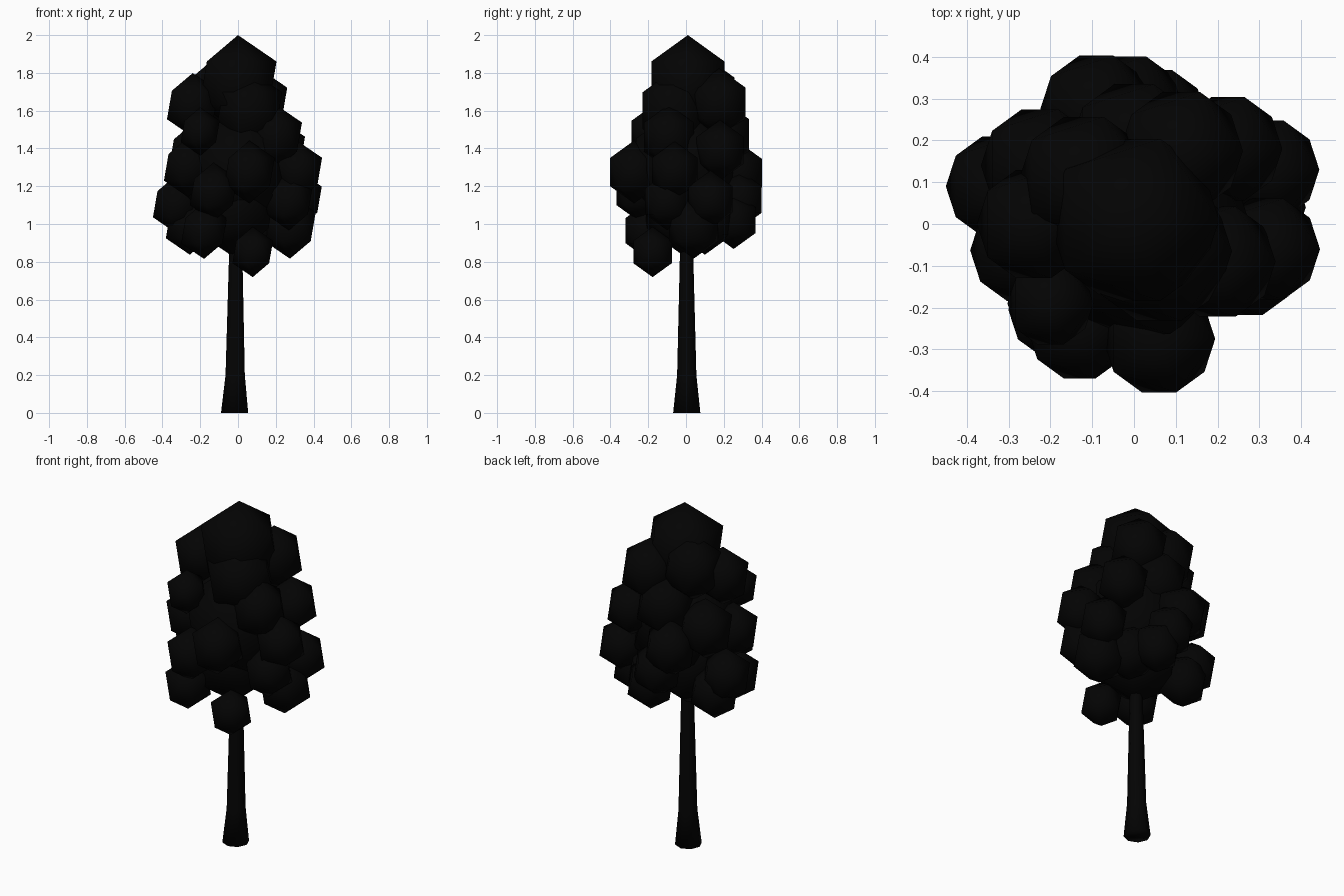
import bpy, bmesh, math
from mathutils import Matrix

dark = bpy.data.materials.new("dark")
dark.diffuse_color = (0.001, 0.001, 0.001, 1)


def finish(bm, name):
    for f in bm.faces:
        f.smooth = True
    me = bpy.data.meshes.new(name)
    bm.to_mesh(me)
    bm.free()
    me.materials.append(dark)
    ob = bpy.data.objects.new(name, me)
    bpy.context.collection.objects.link(ob)
    return ob


# Trunk: flared, slightly leaning eight-sided tube (x, y, z, radius)
sections = [(-0.018, 0.004, 0.0, 0.072), (-0.015, 0.004, 0.2, 0.051),
            (-0.012, 0.003, 0.85, 0.035), (0.0, 0.0, 1.3, 0.025)]
SIDES = 8
bm = bmesh.new()
rings = []
for x, y, z, r in sections:
    rings.append([bm.verts.new((x + r * math.cos(2 * math.pi * i / SIDES),
                                y + r * math.sin(2 * math.pi * i / SIDES), z))
                  for i in range(SIDES)])
for a, b in zip(rings, rings[1:]):
    for i in range(SIDES):
        j = (i + 1) % SIDES
        bm.faces.new((a[i], a[j], b[j], b[i]))
bm.faces.new(rings[0][::-1])
bm.faces.new(rings[-1])
finish(bm, "trunk")

# Crown: overlapping leaf clumps, each a slightly tall icosahedron (x, y, z, radius)
clumps = [
    # top
    (0.0, 0.01, 1.747, 0.228), (-0.12, 0.11, 1.69, 0.172),
    (0.06, -0.065, 1.60, 0.195), (-0.24, 0.0, 1.63, 0.152),
    (0.113, 0.175, 1.64, 0.165), (-0.20, -0.19, 1.49, 0.115),
    # middle ring
    (0.06, -0.275, 1.275, 0.15), (-0.13, -0.25, 1.17, 0.14),
    (-0.225, 0.14, 1.37, 0.158), (-0.09, 0.275, 1.27, 0.15),
    (-0.01, 0.28, 1.13, 0.142), (0.225, 0.18, 1.39, 0.145),
    (0.32, 0.13, 1.13, 0.138), (0.318, -0.06, 1.28, 0.142),
    (-0.265, -0.063, 1.30, 0.142), (0.2, -0.09, 1.46, 0.155),
    (0.0, 0.19, 1.47, 0.17),
    # lower ring
    (-0.325, 0.09, 1.105, 0.14), (-0.255, 0.10, 0.995, 0.142),
    (-0.18, -0.205, 0.965, 0.135), (0.27, -0.10, 1.12, 0.138),
    (0.275, 0.04, 0.985, 0.152), (0.078, -0.177, 0.852, 0.12),
    (0.053, 0.252, 1.02, 0.137), (0.13, 0.114, 1.02, 0.15),
    # core
    (0.0, 0.0, 1.30, 0.31), (-0.02, 0.0, 1.10, 0.25),
]
for n, (x, y, z, r) in enumerate(clumps):
    bm = bmesh.new()
    bmesh.ops.create_icosphere(bm, subdivisions=1, radius=1)
    bm.transform(Matrix.Translation((x, y, z)) @ Matrix.Diagonal((r, r, r * 1.11, 1)))
    finish(bm, f"leaf_clump_{n + 1}")
